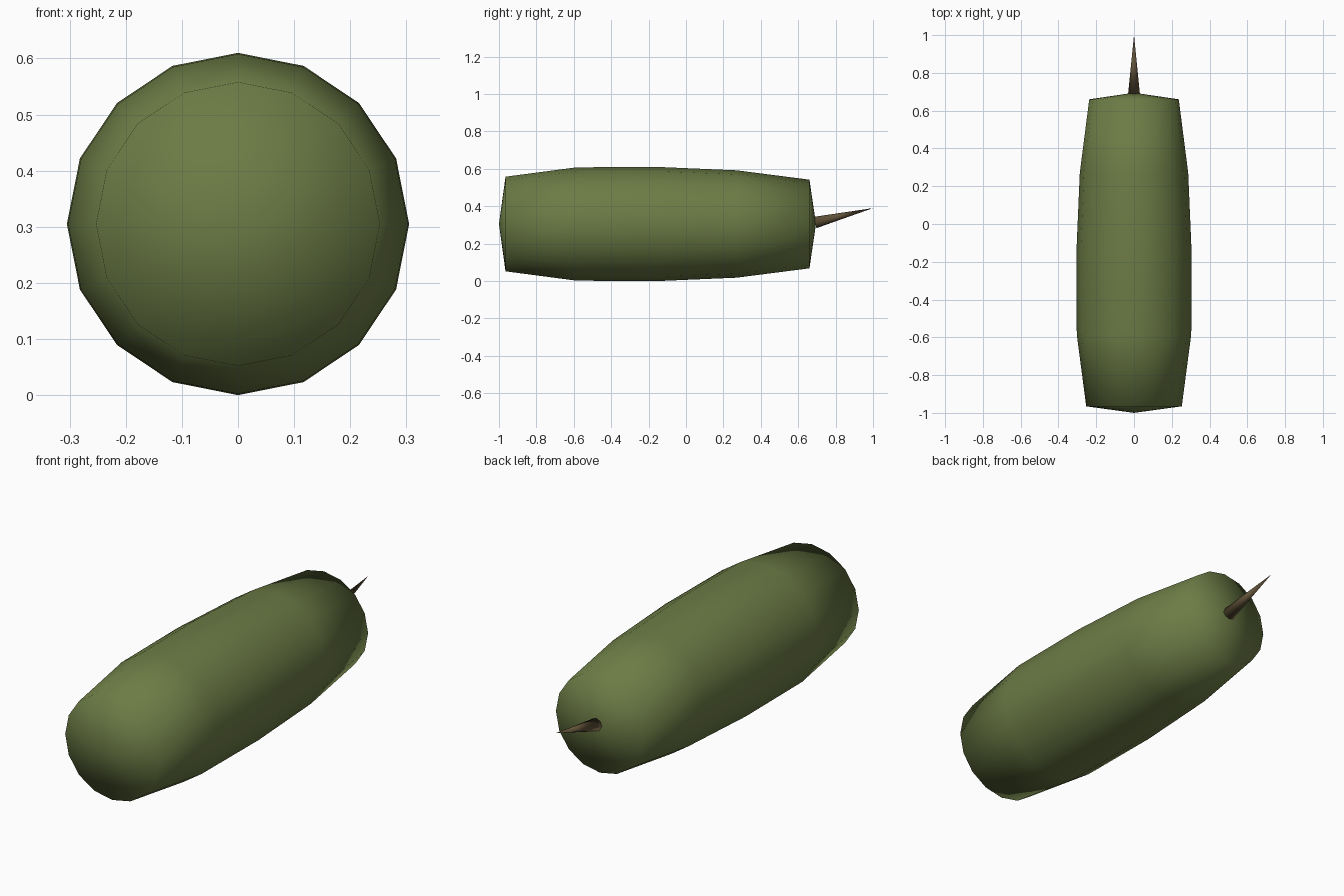
import bpy, bmesh
from math import sin, cos, pi
from mathutils import Vector

if "Cube" in bpy.data.objects:
    bpy.data.objects.remove(bpy.data.objects["Cube"])


def material(name, color):
    mat = bpy.data.materials.new(name)
    mat.diffuse_color = color
    mat.use_nodes = True
    mat.node_tree.nodes["Principled BSDF"].inputs["Base Color"].default_value = mat.diffuse_color
    return mat


def tube(name, start, direction, side, profile, sides, mat):
    """Loft regular rings (distance, radius) along a direction; radius 0 makes a tip."""
    start, d, u = Vector(start), Vector(direction).normalized(), Vector(side)
    v = u.cross(d)
    bm = bmesh.new()
    rings = []
    for dist, r in profile:
        c = start + d * dist
        if r == 0:
            rings.append([bm.verts.new(c)])
        else:
            rings.append([bm.verts.new(c + (u * cos(2 * pi * i / sides) + v * sin(2 * pi * i / sides)) * r)
                          for i in range(sides)])
    for a, b in zip(rings, rings[1:]):
        for i in range(sides):
            j = (i + 1) % sides
            if len(a) == 1:
                bm.faces.new((a[0], b[i], b[j]))
            elif len(b) == 1:
                bm.faces.new((a[i], a[j], b[0]))
            else:
                bm.faces.new((a[i], a[j], b[j], b[i]))
    bmesh.ops.recalc_face_normals(bm, faces=bm.faces)
    for f in bm.faces:
        f.smooth = True
    me = bpy.data.meshes.new(name)
    bm.to_mesh(me)
    bm.free()
    me.materials.append(mat)
    ob = bpy.data.objects.new(name, me)
    bpy.context.collection.objects.link(ob)
    return ob


green = material("green_skin", (0.15, 0.2, 0.06, 1))
brown = material("brown_stem", (0.12, 0.085, 0.04, 1))

# Barrel-shaped fruit body lying along y, 16 sides
tube("fruit_body", (0, -1, 0.305), (0, 1, 0), (1, 0, 0),
     [(0, 0), (0.035, 0.253), (0.415, 0.303), (0.85, 0.305), (1.27, 0.287), (1.66, 0.237), (1.695, 0)],
     16, green)

# Thin tapered stem, tilted slightly upward
tube("stem", (0, 0.69, 0.313), (0, 0.31, 0.077), (1, 0, 0),
     [(0, 0), (0.0, 0.031), (0.319, 0)], 8, brown)
